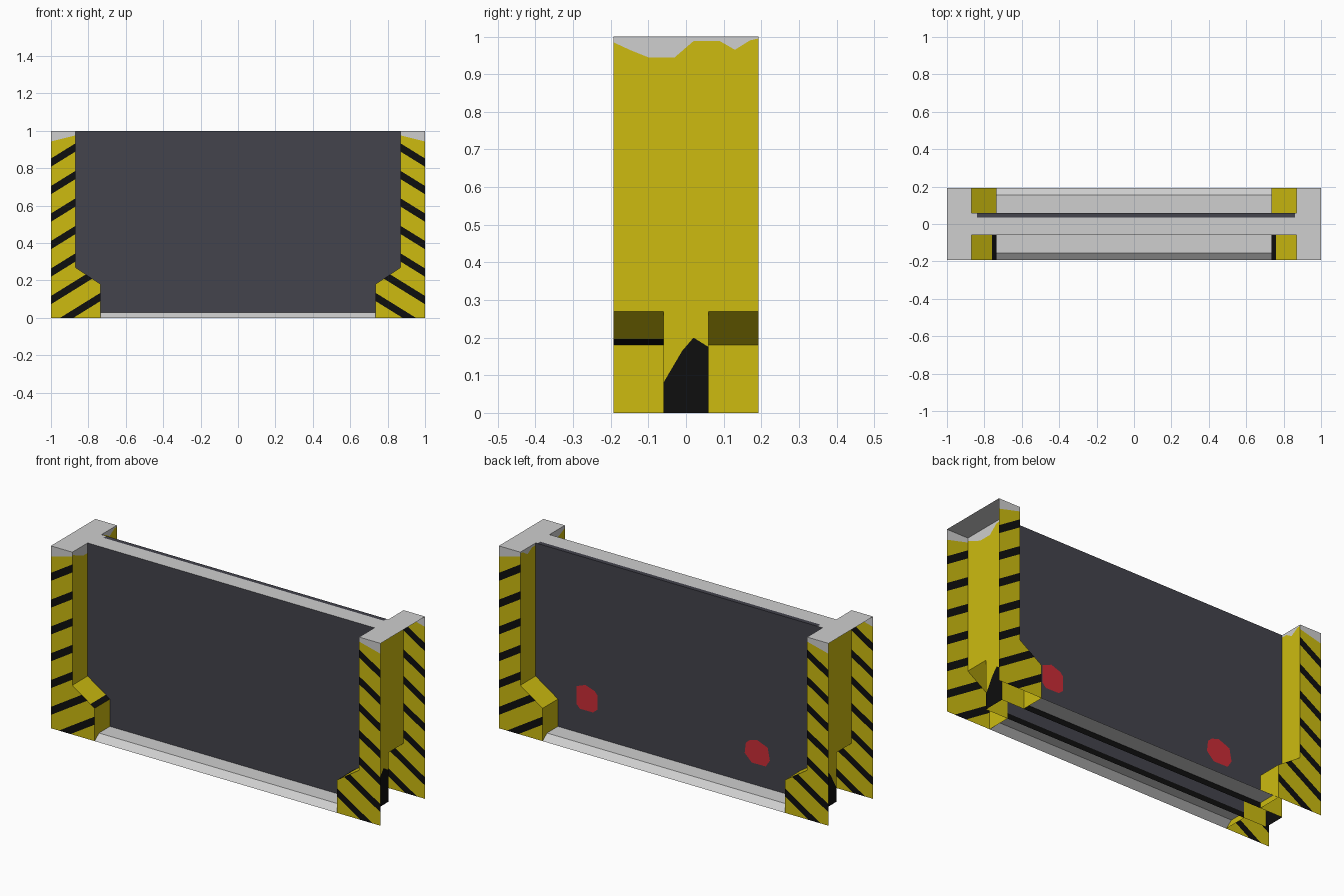
import bpy, bmesh
from mathutils import Vector

if "Cube" in bpy.data.objects:
    bpy.data.objects.remove(bpy.data.objects["Cube"])

# Main dimensions
W, XI, XF = 1.0, 0.87, 0.735      # outer edge, inner post wall, foot inner wall
D, T = 0.193, 0.06                # half depth of posts, half depth of panel
ZS, ZF, SILL = 0.27, 0.18, 0.03   # foot slope top and bottom, sill height


def material(name, rgb):
    m = bpy.data.materials.new(name)
    m.diffuse_color = (*rgb, 1)
    m.use_nodes = True
    m.node_tree.nodes["Principled BSDF"].inputs["Base Color"].default_value = m.diffuse_color
    return m


MATS = [material("yellow", (0.61, 0.50, 0.005)),
        material("black", (0.0044, 0.0044, 0.0044)),
        material("light_grey", (0.62, 0.62, 0.62)),
        material("dark_panel", (0.056, 0.056, 0.072)),
        material("red", (0.60, 0.026, 0.037))]
YELLOW, BLACK, GREY, DARK, RED = range(5)


def add_face(bm, pts, mat, normal):
    """Flat face, flipped if needed so it faces along normal."""
    f = bm.faces.new([bm.verts.new(p) for p in pts])
    f.normal_update()
    if f.normal.dot(Vector(normal)) < 0:
        f.normal_flip()
    f.material_index = mat
    return f


def cut(bm, co, no):
    bmesh.ops.bisect_plane(bm, geom=bm.verts[:] + bm.edges[:] + bm.faces[:],
                           plane_co=co, plane_no=no, dist=1e-5)


def finish(bm, name):
    bmesh.ops.remove_doubles(bm, verts=bm.verts[:], dist=1e-4)
    me = bpy.data.meshes.new(name)
    bm.to_mesh(me)
    bm.free()
    for m in MATS:
        me.materials.append(m)
    ob = bpy.data.objects.new(name, me)
    bpy.context.collection.objects.link(ob)
    return ob


def striped_plate(name, s, sy):
    """Front or back plate of a post with its foot, cut into hazard stripes."""
    bm = bmesh.new()
    y = sy * D
    add_face(bm, [(s * W, y, 0), (s * XI, y, 0), (s * XI, y, 1), (s * W, y, 1)],
             YELLOW, (0, sy, 0))
    add_face(bm, [(s * XI, y, 0), (s * XF, y, 0), (s * XF, y, ZF), (s * XI, y, ZS)],
             YELLOW, (0, sy, 0))
    slope, period, half = 0.62, 0.147, 0.022
    for k in range(-7, 1):
        for e in (-half, half):
            cut(bm, (s * W, y, 0.83 + k * period + e), (s * slope, 0, 1))
    cut(bm, (s * W, y, 0.943), (s * 0.25, 0, 1))   # worn top edge
    for f in bm.faces:
        c = f.calc_center_median()
        u = W - abs(c.x)
        t = (c.z - slope * u - 0.83) / period
        if c.z > 0.943 + 0.25 * u:
            f.material_index = GREY
        elif t < 0.5 and abs(t - round(t)) * period < half:
            f.material_index = BLACK
    finish(bm, name)


def post_shell(name, s):
    """Inner wall, cap and foot faces of a post; open on the outer side."""
    bm = bmesh.new()
    x = s * XI
    inward = (-s, 0, 0)
    wear = [(-D, .985), (-.15, .965), (-.10, .945), (-.03, .945), (.02, .988),
            (.09, .988), (.13, .965), (.17, .99), (D, .995)]
    grime = [(T, .175), (.02, .2), (-.01, .165), (-T, .08)]
    lower = [(-D, ZS), (-T, ZS)] + grime[::-1] + [(T, ZS), (D, ZS)]
    add_face(bm, [(x, a, b) for a, b in lower + wear[::-1]], YELLOW, inward)
    add_face(bm, [(x, a, b) for a, b in wear + [(D, 1), (-D, 1)]], GREY, inward)
    add_face(bm, [(x, a, b) for a, b in [(-T, 0), (T, 0)] + grime], BLACK, inward)
    # cap
    add_face(bm, [(x, -D, 1), (s * W, -D, 1), (s * W, D, 1), (x, D, 1)], GREY, (0, 0, 1))
    # foot slope and inner face, front and back
    for sy in (-1, 1):
        a, b = sy * T, sy * D
        xm, zm = s * 0.76, ZF + (ZS - ZF) * (0.76 - XF) / (XI - XF)
        add_face(bm, [(x, a, ZS), (x, b, ZS), (xm, b, zm), (xm, a, zm)], YELLOW, (-s, 0, 1))
        add_face(bm, [(xm, a, zm), (xm, b, zm), (s * XF, b, ZF), (s * XF, a, ZF)],
                 BLACK if sy < 0 else YELLOW, (-s, 0, 1))
        add_face(bm, [(s * XF, a, 0), (s * XF, b, 0), (s * XF, b, ZF), (s * XF, a, ZF)],
                 YELLOW, inward)
    finish(bm, name)


for s, side in ((-1, "left"), (1, "right")):
    post_shell(side + "_post_shell", s)
    for sy, end in ((-1, "front"), (1, "back")):
        striped_plate(f"{side}_post_{end}_plate", s, sy)

# Gate panel: front and back sheets, open underneath
bm = bmesh.new()
for sy in (-1, 1):
    y = sy * T
    add_face(bm, [(-XI, y, 0), (XI, y, 0), (XI, y, 1), (-XI, y, 1)], DARK, (0, sy, 0))
cut(bm, (0, 0, SILL), (0, 0, 1))
for s in (-1, 1):
    cut(bm, (s * XF, 0, 0), (1, 0, 0))
    cut(bm, (s * XF, 0, ZF), (s * (ZF - ZS), 0, XI - XF))
for f in bm.faces:
    c = f.calc_center_median()
    over = abs(c.x) - XF
    if over > 0 and c.z < ZF + over * (ZS - ZF) / (XI - XF):
        f.material_index = YELLOW      # where the feet meet the panel
    elif c.z < SILL:
        f.material_index = BLACK       # hidden strip below the sill
# panel top with a dark back edge
yd = 0.035
add_face(bm, [(-XI, -T, 1), (XI, -T, 1), (XI, yd, 1), (-XI, yd, 1)], GREY, (0, 0, 1))
for a, b, m in ((-XI, -.84, GREY), (-.84, .86, DARK), (.86, XI, GREY)):
    add_face(bm, [(a, yd, 1), (b, yd, 1), (b, T, 1), (a, T, 1)], m, (0, 0, 1))
finish(bm, "gate_panel")

# Sills along the bottom, with a sloped outer edge
for sy, end in ((-1, "front"), (1, "back")):
    bm = bmesh.new()
    prof = [(D, 0), (0.155, SILL), (T, SILL)]
    for (y0, z0), (y1, z1) in zip(prof, prof[1:]):
        add_face(bm, [(-XF, sy * y0, z0), (XF, sy * y0, z0),
                      (XF, sy * y1, z1), (-XF, sy * y1, z1)], GREY, (0, sy * .1, 1))
    finish(bm, end + "_sill")

# Red lamp patches on the back of the panel
lamps = {
    "right_lamp": [(.62, .283), (.566, .304), (.51, .285), (.493, .265),
                   (.493, .187), (.52, .165), (.60, .164), (.62, .185)],
    "left_lamp": [(-.407, .247), (-.43, .268), (-.474, .281), (-.54, .255),
                  (-.553, .1875), (-.528, .149), (-.443, .148), (-.40, .19)]}
for name, pts in lamps.items():
    bm = bmesh.new()
    add_face(bm, [(x, T + 0.003, z) for x, z in pts], RED, (0, 1, 0))
    finish(bm, name)
